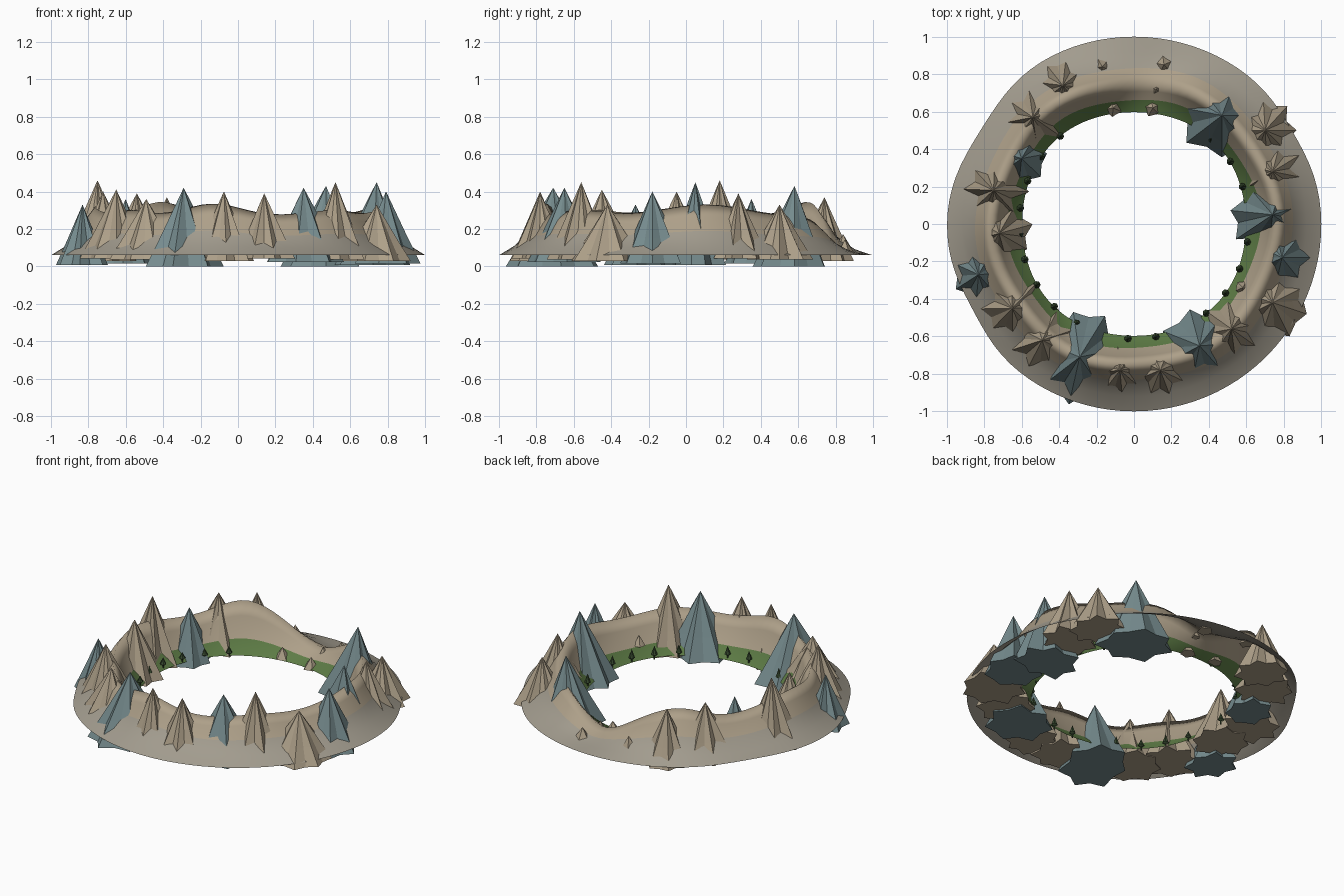
import bpy, bmesh, math, random
from math import sin, cos, pi, tau, atan2, exp, hypot

if "Cube" in bpy.data.objects:
    bpy.data.objects.remove(bpy.data.objects["Cube"])
random.seed(4)


def mat(name, r, g, b):
    m = bpy.data.materials.new(name)
    m.diffuse_color = (r, g, b, 1)
    m.use_nodes = True
    m.node_tree.nodes["Principled BSDF"].inputs["Base Color"].default_value = m.diffuse_color
    return m


TAN = mat("tan_rock", 0.42, 0.35, 0.25)
GREY = mat("grey_scree", 0.36, 0.33, 0.27)
BLUE = mat("blue_rock", 0.18, 0.26, 0.27)
GREEN = mat("grass", 0.11, 0.20, 0.06)
PINE = mat("pine", 0.04, 0.07, 0.03)


def finish(bm, name, mats, smooth=False):
    bmesh.ops.recalc_face_normals(bm, faces=bm.faces)
    me = bpy.data.meshes.new(name)
    bm.to_mesh(me)
    bm.free()
    for m in mats:
        me.materials.append(m)
    for p in me.polygons:
        p.use_smooth = smooth
    ob = bpy.data.objects.new(name, me)
    bpy.context.collection.objects.link(ob)
    return ob


# A smooth hump (or dip) around one compass angle
def hump(a, deg, width, height):
    d = (a - math.radians(deg) + pi) % tau - pi
    return height * exp(-(d / math.radians(width)) ** 2)


# Terrain cross-section as (radius, height) at an angle, outside to inside
def section(a):
    crest = 0.27 + hump(a, 260, 16, 0.065) + hump(a, 122, 15, 0.075) \
        + hump(a, 178, 20, 0.05) + hump(a, 8, 24, 0.06) + hump(a, 312, 18, 0.03) \
        + hump(a, 220, 14, 0.03) + hump(a, 84, 17, -0.14)
    w = 0.01 * sin(6 * a + 1)
    k = (crest - 0.06) / 0.24
    edge = 1.0 - hump(a, 148, 18, 0.04) - hump(a, 208, 14, 0.025) - hump(a, 30, 14, 0.02)
    return [(edge, 0.06),
            (0.92, 0.06 + 0.045 * k),
            (0.84 + w, 0.06 + 0.115 * k),
            (0.795 + w, 0.06 + 0.19 * k),
            (0.755 + w, crest),
            (0.715 + w, 0.06 + 0.17 * k),
            (0.67 + w, 0.06 + 0.06 * k),
            (0.605 + 0.008 * cos(4 * a + pi), 0.05)]


def ground(x, y):
    r = hypot(x, y)
    s = section(atan2(y, x))
    for (r0, z0), (r1, z1) in zip(s, s[1:]):
        if r1 <= r <= r0:
            return z0 + (z1 - z0) * (r0 - r) / (r0 - r1)
    return 0.05


# Ring-shaped ridge, an open shell: scree skirt, rock wall, grassy inner band
bm = bmesh.new()
N = 96
rings = [[bm.verts.new((r * cos(a), r * sin(a), z)) for r, z in section(a)]
         for a in (tau * i / N for i in range(N))]
for i in range(N):
    p, q = rings[i], rings[(i + 1) % N]
    for j in range(len(p) - 1):
        f = bm.faces.new((p[j], q[j], q[j + 1], p[j + 1]))
        f.material_index = 0 if j < 2 else (2 if j == 6 else 1)
finish(bm, "ridge_ring", [GREY, TAN, GREEN], True)


# Fluted peak with a wavy base, stretched along the ring's radius
def peak(name, x, y, top, rad, tan, base, material, flutes=8, shift=0.0):
    a = atan2(y, x)
    n = flutes * 2
    star = [random.uniform(0.95, 1.12) if i % 2 == 0 else random.uniform(0.76, 0.86)
            for i in range(n)]
    bm = bmesh.new()
    levels = []
    for t, s in ((0, 1.0), (0.35, 0.64), (0.9, 0.1)):
        loop = []
        for i in range(n):
            b = tau * (i + 0.5) / n
            u = star[i] * s * rad * cos(b) + shift * (1 - t)
            v = star[i] * s * tan * sin(b)
            loop.append(bm.verts.new((x + u * cos(a) - v * sin(a),
                                      y + u * sin(a) + v * cos(a),
                                      base + (top - base) * t)))
        levels.append(loop)
    tip = bm.verts.new((x, y, top))
    for lo, hi in zip(levels, levels[1:]):
        for i in range(n):
            k = (i + 1) % n
            bm.faces.new((lo[i], lo[k], hi[k], hi[i]))
    for i in range(n):
        bm.faces.new((levels[-1][i], levels[-1][(i + 1) % n], tip))
    bm.faces.new(levels[0][::-1])
    finish(bm, name, [material])


# x, y, top, radial reach, sideways reach
tan_peaks = [(-.38, .74, .37, .16, .16), (.70, .50, .33, .16, .17),
             (.74, .28, .39, .17, .16), (.74, -.42, .33, .20, .20),
             (.52, -.56, .45, .17, .18), (.14, -.78, .39, .17, .16),
             (-.075, -.78, .40, .17, .16), (-.49, -.62, .36, .19, .19),
             (-.65, -.45, .41, .18, .18), (-.72, -.05, .40, .17, .17),
             (-.75, .18, .46, .17, .17), (-.54, .57, .39, .17, .18)]
blue_peaks = [(.47, .58, .43, .19, .23), (.74, .05, .45, .20, .17),
              (.79, -.18, .40, .18, .18), (.35, -.65, .42, .20, .21),
              (-.29, -.71, .42, .26, .19), (-.83, -.27, .33, .14, .16),
              (-.60, .35, .36, .14, .15)]
for i, (x, y, z, r, t) in enumerate(tan_peaks):
    peak(f"tan_peak_{i + 1}", x, y, z, r, t, 0.03 + 0.006 * (i % 3), TAN, 8)
for i, (x, y, z, r, t) in enumerate(blue_peaks):
    peak(f"blue_peak_{i + 1}", x, y, z, r, t, 0.008 * (i % 4), BLUE, 7,
         -0.03 if i in (0, 1) else 0.0)

# Small boulders around the low pass
for i, (x, y, r) in enumerate([(-.17, .84, .04), (.16, .85, .048), (.12, .72, .026),
                               (-.11, .62, .046), (.10, .62, .048), (.58, -.34, .04)]):
    g = ground(x, y)
    peak(f"boulder_{i + 1}", x, y, g + r * 1.1, r, r, g - 0.02, TAN, 5)


# Pines on the inner grass: a trunk under a spindle-shaped crown
def pine(name, x, y):
    z = ground(x, y)
    h = random.uniform(0.06, 0.08)
    bm = bmesh.new()
    n = 7
    prof = [(0.005, -0.01), (0.005, 0.012), (0.02, 0.022), (0.014, 0.5 * h)]
    loops = [[bm.verts.new((x + r * cos(tau * i / n), y + r * sin(tau * i / n), z + dz))
              for i in range(n)] for r, dz in prof]
    tip = bm.verts.new((x, y, z + h))
    for lo, hi in zip(loops, loops[1:]):
        for i in range(n):
            k = (i + 1) % n
            bm.faces.new((lo[i], lo[k], hi[k], hi[i]))
    for i in range(n):
        bm.faces.new((loops[-1][i], loops[-1][(i + 1) % n], tip))
    bm.faces.new(loops[0][::-1])
    finish(bm, name, [PINE])


for i, deg in enumerate([19, 33, 48, 130, 144, 158, 172, 185, 198, 212, 226, 240,
                         267, 281, 309, 323, 337, 351]):
    a = math.radians(deg)
    pine(f"pine_{i + 1}", 0.612 * cos(a), 0.612 * sin(a))
